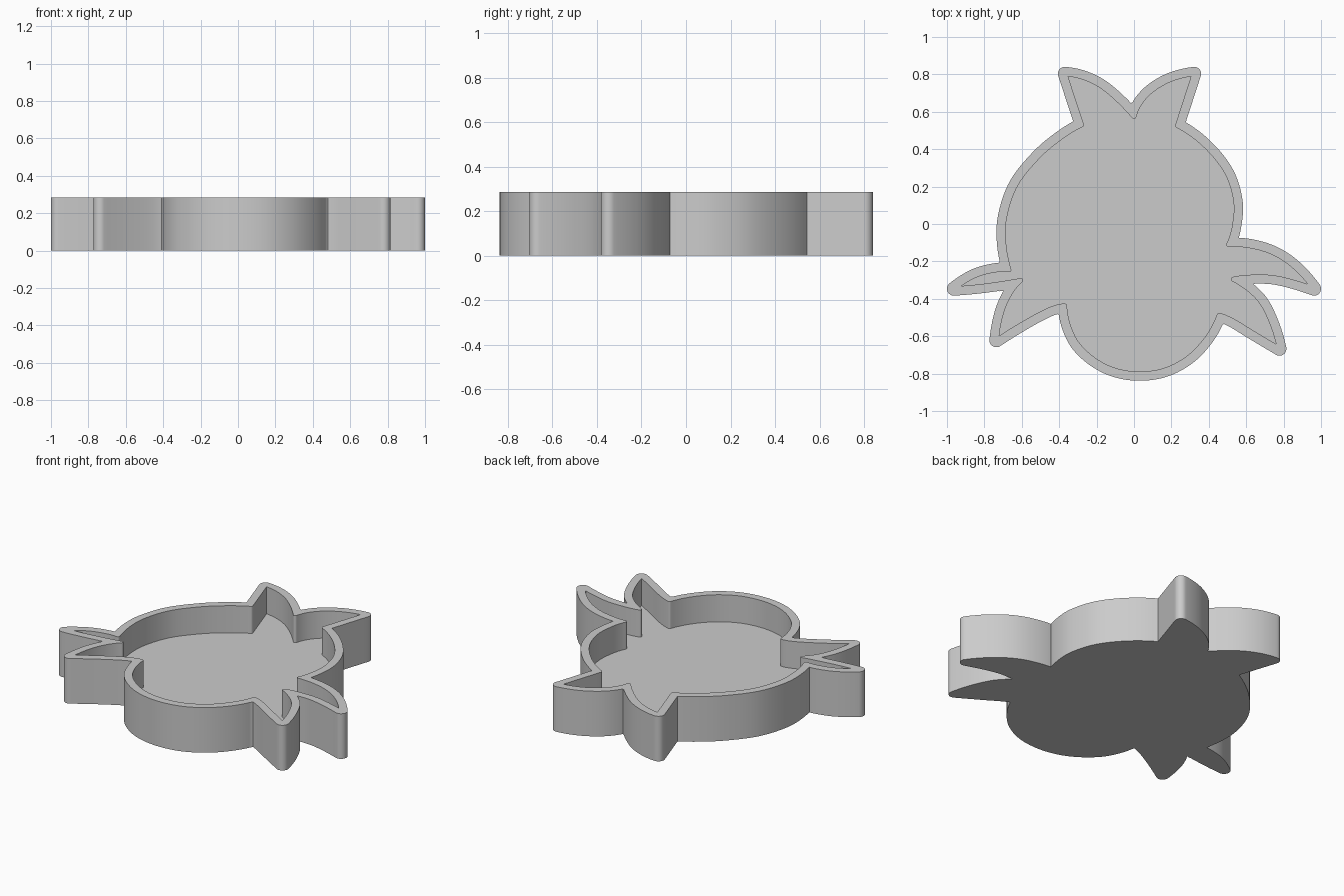
import bpy
import bmesh
import math
from mathutils import Vector

HEIGHT = 0.285
FLOOR = 0.114
OUTSET = 0.037   # outer wall face, rounded at the tips
INSET = -0.012   # inner wall face, sharp at the tips
STEPS = 10

# Each run starts at a sharp corner and passes smoothly through its points
# to the first point of the next run (counterclockwise from the top notch).
RUNS = {
    "ear_left_top": [(0, 0.573), (-0.085, 0.663), (-0.175, 0.737), (-0.27, 0.783)],
    "ear_left_side": [(-0.37, 0.803)],
    "body_left": [(-0.28, 0.53), (-0.395, 0.46), (-0.515, 0.358),
                  (-0.632, 0.21), (-0.69, 0.043), (-0.696, -0.1)],
    "upper_leaf_left_top": [(-0.668, -0.245), (-0.75, -0.248), (-0.855, -0.278)],
    "upper_leaf_left_base": [(-0.963, -0.346), (-0.79, -0.33)],
    "lower_leaf_left_top": [(-0.605, -0.301), (-0.665, -0.375), (-0.71, -0.48)],
    "lower_leaf_left_base": [(-0.736, -0.622), (-0.58, -0.525), (-0.45, -0.457)],
    "head": [(-0.37, -0.438), (-0.35, -0.545), (-0.3, -0.645), (-0.21, -0.728),
             (-0.1, -0.782), (0.03, -0.801), (0.165, -0.781),
             (0.29, -0.715), (0.39, -0.61)],
    "lower_leaf_right_base": [(0.455, -0.487), (0.53, -0.518), (0.64, -0.585)],
    "lower_leaf_right_top": [(0.778, -0.667), (0.73, -0.513), (0.66, -0.392)],
    "upper_leaf_right_base": [(0.53, -0.295), (0.61, -0.284), (0.725, -0.284), (0.83, -0.304)],
    "upper_leaf_right_top": [(0.963, -0.346), (0.865, -0.235), (0.757, -0.16), (0.635, -0.12)],
    "body_right": [(0.505, -0.11), (0.537, -0.008), (0.543, 0.127),
                   (0.493, 0.28), (0.377, 0.423)],
    "ear_right_side": [(0.232, 0.526)],
    "ear_right_top": [(0.322, 0.803), (0.2, 0.774), (0.1, 0.718), (0.035, 0.65)],
}


def smooth_run(points):
    """Sample a spline through the points, leaving out the last one."""
    p = [Vector(q) for q in points]
    if len(p) == 2:
        return [p[0].lerp(p[1], i / STEPS) for i in range(STEPS)]
    before = 3 * p[0] - 3 * p[1] + p[2]
    after = 3 * p[-1] - 3 * p[-2] + p[-3]
    p = [before] + p + [after]
    result = []
    for a, b, c, d in zip(p, p[1:], p[2:], p[3:]):
        for i in range(STEPS):
            t = i / STEPS
            result.append(b + t * (c - a) / 2
                          + t * t * (a - 2.5 * b + 2 * c - d / 2)
                          + t ** 3 * (1.5 * (b - c) + (d - a) / 2))
    return result


def distance_to_edge(point, a, b):
    edge = b - a
    t = max(0, min(1, (point - a).dot(edge) / edge.length_squared))
    return (point - a - t * edge).length


def offset_outline(outline, corners, amount):
    """Parallel outline with round outer corners and mitred inner ones."""
    edges = list(zip(outline, outline[1:] + outline[:1]))
    result = []
    for i, point in enumerate(outline):
        d0 = (point - outline[i - 1]).normalized()
        d1 = (edges[i][1] - point).normalized()
        n0, n1 = Vector((d0.y, -d0.x)), Vector((d1.y, -d1.x))
        middle = (n0 + n1).normalized()
        turn = math.atan2(d0.cross(d1), d0.dot(d1))
        if i not in corners:
            candidates = [point + middle * amount]
        elif turn * amount > 0:
            count = max(2, math.ceil(abs(turn) / 0.2))
            start = math.atan2(n0.y, n0.x)
            angles = [start + turn * k / count for k in range(count + 1)]
            candidates = [point + amount * Vector((math.cos(a), math.sin(a))) for a in angles]
        else:
            candidates = [point + middle * amount / middle.dot(n0)]
        # Drop points that cross over a neighbouring stretch of wall
        for q in candidates:
            if min(distance_to_edge(q, a, b) for a, b in edges) > abs(amount) * 0.97:
                result.append(q)
    return result


def add_loop(bm, outline, z):
    return [bm.verts.new((p.x, p.y, z)) for p in outline]


def loop_edges(bm, verts):
    return [bm.edges.new(pair) for pair in zip(verts, verts[1:] + verts[:1])]


def add_wall(bm, low, high):
    for i in range(len(low)):
        bm.faces.new((low[i - 1], low[i], high[i], high[i - 1]))


cube = bpy.data.objects.get("Cube")
if cube:
    bpy.data.objects.remove(cube, do_unlink=True)

# Master outline
runs = list(RUNS.values())
outline, corners = [], set()
for run, following in zip(runs, runs[1:] + runs[:1]):
    corners.add(len(outline))
    outline += smooth_run(run + following[:1])
outer = offset_outline(outline, corners, OUTSET)
inner = offset_outline(outline, corners, INSET)

# Tray: underside, outer wall, rim, inner wall and floor
bm = bmesh.new()
outer_low, outer_high = add_loop(bm, outer, 0), add_loop(bm, outer, HEIGHT)
inner_low, inner_high = add_loop(bm, inner, FLOOR), add_loop(bm, inner, HEIGHT)
rim = loop_edges(bm, outer_high) + loop_edges(bm, inner_high)
bmesh.ops.triangle_fill(bm, edges=rim, use_beauty=True, normal=(0, 0, 1))
for low, high in ((outer_low, outer_high), (inner_low, inner_high)):
    add_wall(bm, low, high)
    bmesh.ops.triangle_fill(bm, edges=[bm.edges.get(pair) for pair in
                                       zip(low, low[1:] + low[:1])], use_beauty=True)
bmesh.ops.recalc_face_normals(bm, faces=bm.faces)

mesh = bpy.data.meshes.new("shaped_tray")
bm.to_mesh(mesh)
bm.free()
tray = bpy.data.objects.new("shaped_tray", mesh)
bpy.context.collection.objects.link(tray)

# Plain grey material
grey = bpy.data.materials.new("plain_grey")
grey.use_nodes = True
grey.diffuse_color = (0.6, 0.6, 0.6, 1)
grey.node_tree.nodes["Principled BSDF"].inputs["Base Color"].default_value = grey.diffuse_color
mesh.materials.append(grey)

# Smooth curves, crisp corners
bpy.ops.object.select_all(action="DESELECT")
tray.select_set(True)
bpy.context.view_layer.objects.active = tray
bpy.ops.object.shade_smooth_by_angle(angle=math.radians(30))
